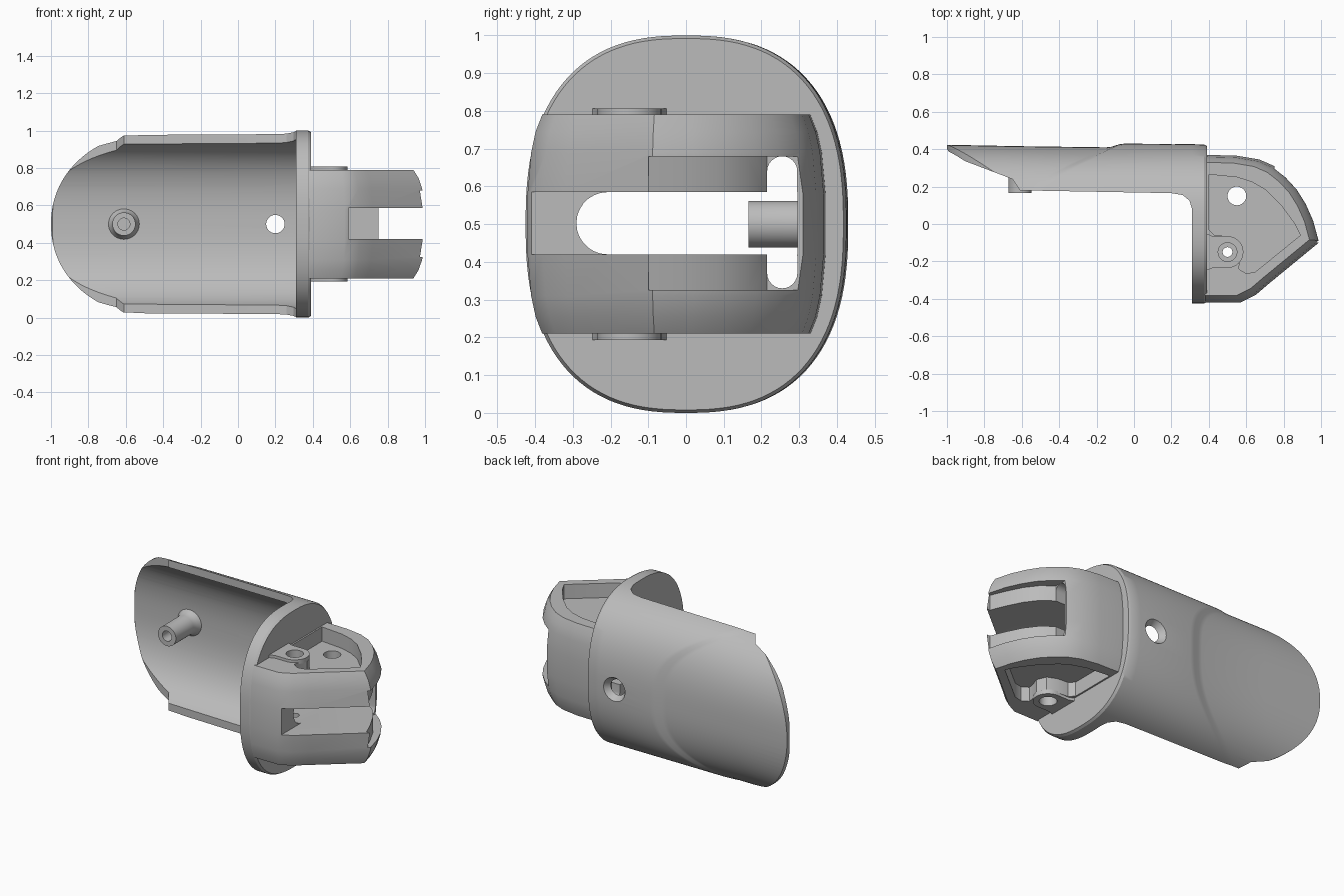
import bpy, bmesh
from math import cos, sin, pi, radians

cube = bpy.data.objects.get("Cube")
if cube:
    bpy.data.objects.remove(cube, do_unlink=True)

grey = bpy.data.materials.new("grey plastic")
grey.use_nodes = True
grey.diffuse_color = (0.5, 0.5, 0.5, 1)
grey.node_tree.nodes["Principled BSDF"].inputs["Base Color"].default_value = grey.diffuse_color


def loft(name, rings):
    """Skin closed rings of equal length and cap both ends."""
    bm = bmesh.new()
    rows = [[bm.verts.new(p) for p in ring] for ring in rings]
    n = len(rows[0])
    for a, b in zip(rows, rows[1:]):
        for i in range(n):
            j = (i + 1) % n
            bm.faces.new((a[i], a[j], b[j], b[i]))
    bm.faces.new(rows[0])
    bm.faces.new(rows[-1])
    bmesh.ops.recalc_face_normals(bm, faces=bm.faces)
    mesh = bpy.data.meshes.new(name)
    bm.to_mesh(mesh)
    bm.free()
    mesh.materials.append(grey)
    obj = bpy.data.objects.new(name, mesh)
    bpy.context.collection.objects.link(obj)
    return obj


def place(axis, p, h):
    u, v = p
    return {"x": (h, u, v), "y": (u, h, v), "z": (u, v, h)}[axis]


def prism(name, axis, pts, lo, hi):
    return loft(name, [[place(axis, p, h) for p in pts] for h in (lo, hi)])


def circle(c, r, n=40):
    return [(c[0] + r * cos(2 * pi * i / n), c[1] + r * sin(2 * pi * i / n)) for i in range(n)]


def cone(name, axis, c, steps):
    """Round part through (height, radius) steps."""
    return loft(name, [[place(axis, p, h) for p in circle(c, r)] for h, r in steps])


def rect(u0, u1, v0, v1):
    return [(u0, v0), (u1, v0), (u1, v1), (u0, v1)]


def power(v, e):
    return abs(v) ** e * (1 if v >= 0 else -1)


def oval(ry, rz, back=None, n=112, e=2 / 2.5):
    """Rounded cross-section around the long axis; back sets the +y radius."""
    out = []
    for i in range(n):
        t = 2 * pi * (i + 0.5) / n
        r = back if back and cos(t) > 0 else ry
        out.append((r * power(cos(t), e), 0.5 + rz * power(sin(t), e)))
    return out


def boolean(obj, cutter, op="DIFFERENCE", keep=False):
    mod = obj.modifiers.new("cut", "BOOLEAN")
    mod.operation, mod.solver, mod.object = op, "EXACT", cutter
    bpy.context.view_layer.objects.active = obj
    bpy.ops.object.modifier_apply(modifier=mod.name)
    if not keep:
        bpy.data.objects.remove(cutter, do_unlink=True)


# Shell and end plate: one oval body with a shallow thumb scoop on its back
sections = [(-1.02, 0.424, 0), (-0.6, 0.416, 0.6), (-0.15, 0.41, 1), (-0.12, 0.413, 1),
            (-0.08, 0.426, 1), (-0.05, 0.43, 1), (0.31, 0.427, 0), (0.375, 0.425, 0)]
rings = [[(x - 4 * k * abs(z - 0.5) ** 3, y, z) for y, z in oval(0.425, 0.5, back)]
         for x, back, k in sections]
rings.append([(0.39, y, z) for y, z in oval(0.417, 0.492)])
shell = loft("shell", rings)

# Hollow inside, open front and rounded far end
boolean(shell, prism("cavity", "x", oval(0.39, 0.455), -1.2, 0.31))
opening = [(-1.2, -0.6), (0.31, -0.6), (0.31, 0.08), (0.297, 0.125), (0.26, 0.155), (0.2, 0.165),
           (-0.61, 0.18), (-0.65, 0.24), (-0.9, 0.335), (-0.98, 0.375), (-1.0, 0.4), (-1.2, 0.4)]
boolean(shell, prism("opening", "z", opening, -0.2, 1.2))
nose = [(-0.4 - 0.6 * cos(t) ** 0.95, 0.5 + 0.5 * power(sin(t), 0.95))
        for t in [pi * (i / 48 - 0.5) * 0.999 for i in range(49)]]
boolean(shell, prism("nose", "y", nose + [(-0.3, 1.2), (0.6, 1.2), (0.6, -0.2), (-0.3, -0.2)],
                     -0.8, 0.8), "INTERSECT")

# Countersunk screw hole in the back
boolean(shell, cone("countersink", "y", (0.2, 0.5),
                    [(0.2, 0.046), (0.385, 0.046), (0.435, 0.08), (0.6, 0.08)]))

# Screw post inside the shell
post = cone("screw_post", "y", (-0.61, 0.5),
            [(0.165, 0.062), (0.34, 0.062), (0.37, 0.068), (0.385, 0.08), (0.405, 0.09)])
boolean(post, cone("bore", "y", (-0.61, 0.5), [(0.1, 0.032), (0.36, 0.032)]))

# Knuckle: barrel-shaped block, widest at mid height
outline = [(0.38, -0.42), (0.57, -0.42), (0.65, -0.38), (0.72, -0.32), (1.0, -0.09), (0.97, 0.02),
           (0.93, 0.11), (0.88, 0.19), (0.82, 0.255), (0.75, 0.31), (0.67, 0.345), (0.55, 0.365),
           (0.38, 0.37)]
levels = [(0.21, 0.9), (0.255, 0.945), (0.31, 0.975), (0.42, 1.0),
          (0.58, 1.0), (0.69, 0.975), (0.745, 0.945), (0.79, 0.9)]
knuckle = loft("knuckle", [[(0.38 + (x - 0.38) * s, -0.03 + (y + 0.03) * s, z) for x, y in outline]
                           for z, s in levels])

# Slot and strap window run through both the knuckle and the end plate
slot = [(0.295, 0.42), (0.295, 0.585)]
slot += [(-0.208 - 0.0825 * sin(a), 0.5025 + 0.0825 * cos(a)) for a in [pi * i / 14 for i in range(15)]]
window = [(0.295, 0.33), (0.295, 0.68)]
window += [(0.255 + 0.04 * cos(a), 0.64 + 0.04 * sin(a)) for a in [pi * i / 12 for i in range(1, 13)]]
window += [(0.255 + 0.04 * cos(a), 0.37 + 0.04 * sin(a)) for a in [pi + pi * i / 12 for i in range(12)]]
window = window[2:] + [(0.295, 0.37)]
for pts in (slot, window):
    cutter = prism("through_cut", "x", pts, 0.25, 1.2)
    boolean(shell, cutter, keep=True)
    boolean(knuckle, cutter)
boolean(knuckle, prism("front_slot", "y", rect(0.59, 1.2, 0.42, 0.585), -0.6, 0.2))

# Strap groove around the tip and back
groove = [(0.75, 0.6), (0.75, 0.215), (0.82, 0.165), (0.88, 0.085), (0.93, -0.015), (0.965, -0.1),
          (1.2, -0.1), (1.2, 0.6)]
boolean(knuckle, prism("groove", "z", groove, 0.325, 0.68))

# Pockets and raised screw bosses, above and below
pocket = [(0.4, 0.265), (0.55, 0.25), (0.63, 0.225), (0.7, 0.185), (0.79, 0.095), (0.86, 0.0),
          (0.89, -0.06), (0.65, -0.255), (0.6, -0.265), (0.56, -0.24), (0.565, -0.205),
          (0.585, -0.15), (0.56, -0.09), (0.5, -0.065), (0.43, -0.06), (0.4, -0.03)]
boss_top = [(0.385, -0.25), (0.42, -0.235)]
boss_top += [(0.5 + 0.085 * cos(a), -0.15 + 0.085 * sin(a))
             for a in [pi * (i / 16 - 0.5) for i in range(17)]]
boss_top += [(0.42, -0.065), (0.385, -0.05)]
for side, sign in (("top", 1), ("bottom", -1)):
    boolean(knuckle, prism("pocket", "z", pocket, 0.5 + sign * 0.2, 0.5 + sign * 0.5))
    boss = prism(side + "_boss", "z", boss_top, 0.5 + sign * 0.28, 0.5 + sign * 0.307)
    boolean(boss, cone("bore", "z", (0.5, -0.15), [(0.1, 0.05), (0.9, 0.05)]))
    boolean(knuckle, cone("bore", "z", (0.5, -0.15),
                          [(0.5 + sign * 0.23, 0.05), (0.5 + sign * 0.4, 0.05)]))
boolean(knuckle, cone("screw_hole", "z", (0.5, -0.15), [(0.1, 0.026), (0.9, 0.026)]))
boolean(knuckle, cone("pin_hole", "z", (0.55, 0.15), [(0.1, 0.05), (0.9, 0.05)]))

# Smooth shading with sharp edges kept
bpy.ops.object.select_all(action="DESELECT")
for obj in bpy.context.collection.objects:
    if obj.type == "MESH" and grey.name in obj.data.materials:
        obj.select_set(True)
        bpy.context.view_layer.objects.active = obj
bpy.ops.object.shade_smooth_by_angle(angle=radians(28))
